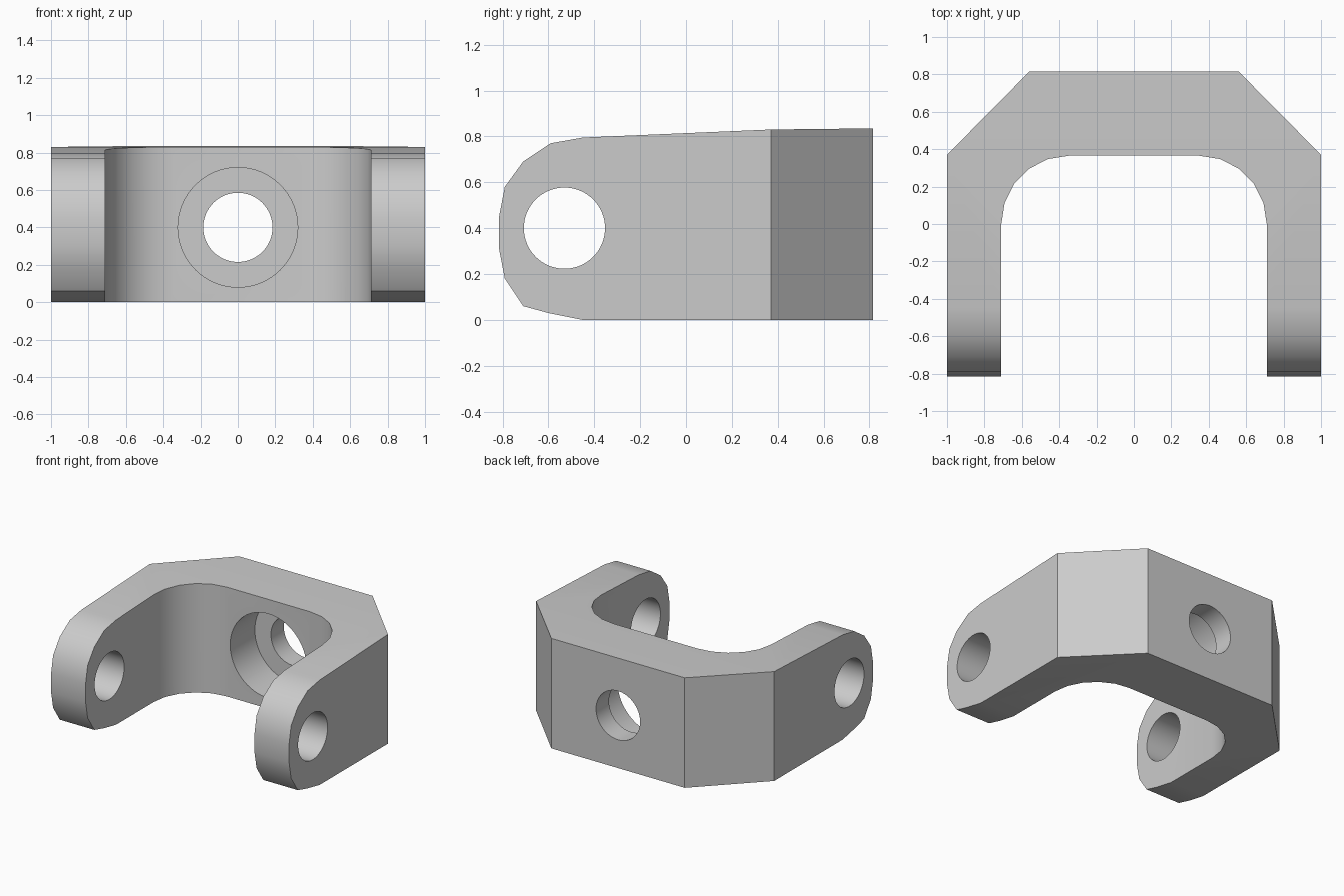
import bpy, bmesh, math
from mathutils import Matrix, Vector

cube = bpy.data.objects.get("Cube")
if cube:
    bpy.data.objects.remove(cube, do_unlink=True)

grey = bpy.data.materials.new("light grey")
grey.use_nodes = True
colour = (0.6, 0.6, 0.6, 1)
grey.diffuse_color = colour
grey.node_tree.nodes["Principled BSDF"].inputs["Base Color"].default_value = colour


def make_object(name, bm):
    bmesh.ops.recalc_face_normals(bm, faces=bm.faces)
    mesh = bpy.data.meshes.new(name)
    bm.to_mesh(mesh)
    bm.free()
    mesh.materials.append(grey)
    obj = bpy.data.objects.new(name, mesh)
    bpy.context.collection.objects.link(obj)
    return obj


def prism(name, points, direction):
    """Extrude a closed outline along a direction."""
    bm = bmesh.new()
    face = bm.faces.new([bm.verts.new(p) for p in points])
    result = bmesh.ops.extrude_face_region(bm, geom=[face])
    moved = [v for v in result["geom"] if isinstance(v, bmesh.types.BMVert)]
    bmesh.ops.translate(bm, verts=moved, vec=Vector(direction))
    return make_object(name, bm)


def cylinder(name, radius, depth, centre, axis):
    bm = bmesh.new()
    matrix = Matrix.Translation(centre) @ Matrix.Rotation(math.pi / 2, 4, axis)
    bmesh.ops.create_cone(bm, cap_ends=True, segments=64, radius1=radius,
                          radius2=radius, depth=depth, matrix=matrix)
    return make_object(name, bm)


def combine(target, cutter, operation):
    mod = target.modifiers.new("cut", "BOOLEAN")
    mod.object = cutter
    mod.operation = operation
    mod.solver = "EXACT"
    bpy.context.view_layer.objects.active = target
    bpy.ops.object.modifier_apply(modifier=mod.name)
    bpy.data.objects.remove(cutter, do_unlink=True)


# Plan of the U-shaped yoke: half outline, then its mirror
half = [(0.56, 0.815), (1, 0.37), (1, -1), (0.71, -1)]
for i in range(6):
    a = math.radians(18 * i)
    half.append((0.35 + 0.36 * math.cos(a), 0.365 * math.sin(a)))
plan = half + [(-x, y) for x, y in reversed(half)]
yoke = prism("yoke_bracket", [(x, y, -0.2) for x, y in plan], (0, 0, 1.4))

# Side profile: rounded leg tips and a gently rising top
profile = [(-0.45, 0), (-0.6, 0.03), (-0.71, 0.06), (-0.79, 0.18),
           (-0.815, 0.31), (-0.815, 0.45), (-0.79, 0.58), (-0.71, 0.69),
           (-0.59, 0.77), (-0.45, 0.795), (0.37, 0.83), (1, 0.837), (1, 0)]
side = prism("side_profile", [(-1.2, y, z) for y, z in profile], (2.4, 0, 0))
combine(yoke, side, "INTERSECT")

# Pin hole through both legs, then back hole and its counterbore
combine(yoke, cylinder("pin_hole", 0.177, 3, (0, -0.53, 0.4), "Y"), "DIFFERENCE")
combine(yoke, cylinder("back_hole", 0.185, 1, (0, 0.7, 0.4), "X"), "DIFFERENCE")
combine(yoke, cylinder("counterbore", 0.32, 0.5, (0, 0.41, 0.4), "X"), "DIFFERENCE")

# Smooth the curved walls and keep the hard edges
bpy.ops.object.select_all(action="DESELECT")
yoke.select_set(True)
bpy.context.view_layer.objects.active = yoke
bpy.ops.object.shade_smooth_by_angle(angle=math.radians(30))
